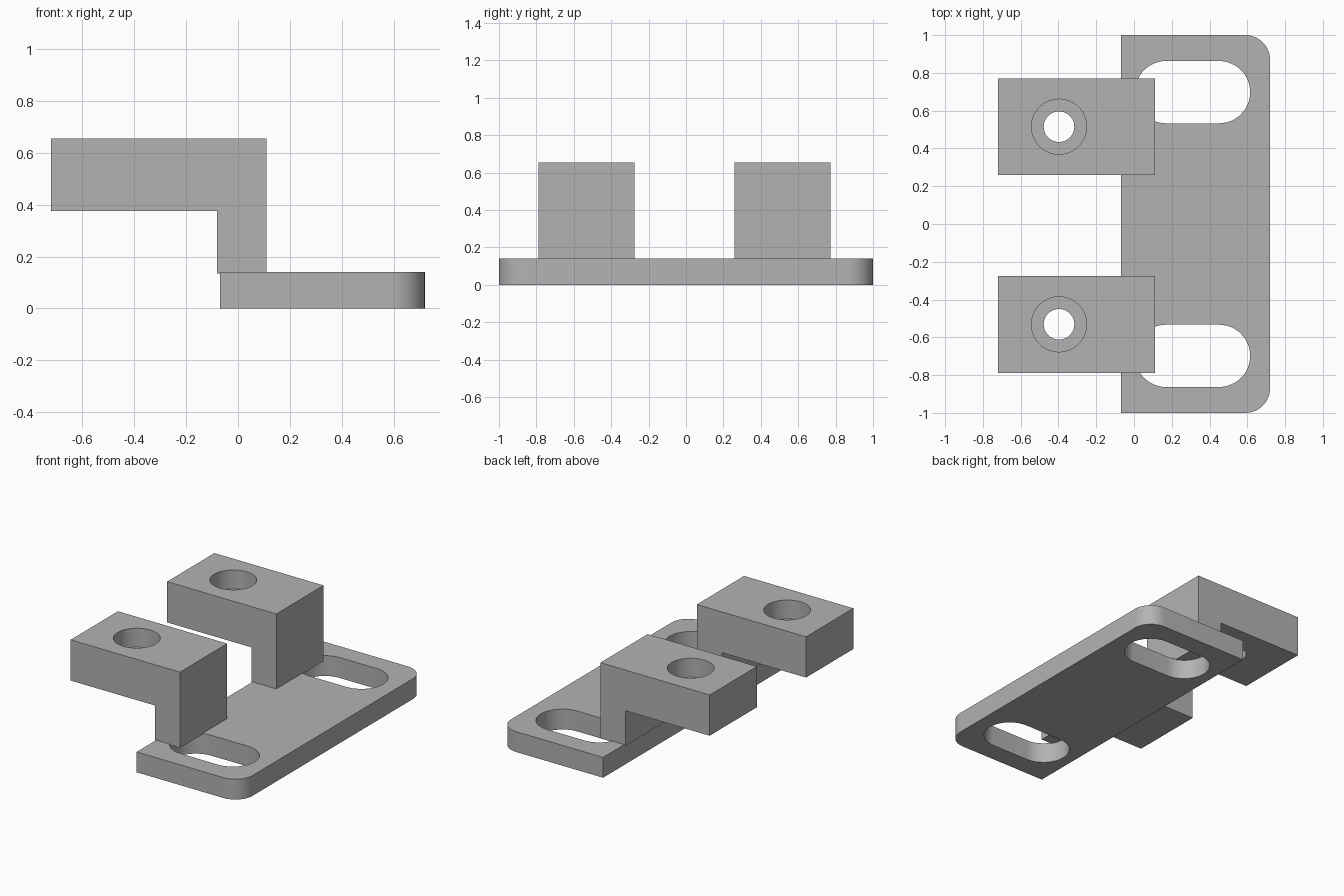
import bpy, bmesh
from math import pi, sin, cos, radians

cube = bpy.data.objects.get("Cube")
if cube:
    bpy.data.objects.remove(cube, do_unlink=True)

GREY = (0.45, 0.45, 0.45, 1)
grey = bpy.data.materials.new("plain grey")
grey.use_nodes = True
grey.diffuse_color = GREY
grey.node_tree.nodes["Principled BSDF"].inputs["Base Color"].default_value = GREY


def arc(cx, cy, r, start, end, steps):
    """Points along an arc, angles in half turns."""
    angles = [pi * (start + (end - start) * i / steps) for i in range(steps + 1)]
    return [(cx + r * cos(a), cy + r * sin(a)) for a in angles]


def prism(name, points, offset):
    """Extrude a closed outline of 3D points by an offset."""
    bm = bmesh.new()
    face = bm.faces.new([bm.verts.new(p) for p in points])
    ext = bmesh.ops.extrude_face_region(bm, geom=[face])
    verts = [g for g in ext["geom"] if isinstance(g, bmesh.types.BMVert)]
    bmesh.ops.translate(bm, verts=verts, vec=offset)
    bmesh.ops.recalc_face_normals(bm, faces=bm.faces)
    mesh = bpy.data.meshes.new(name)
    bm.to_mesh(mesh)
    bm.free()
    mesh.materials.append(grey)
    obj = bpy.data.objects.new(name, mesh)
    bpy.context.collection.objects.link(obj)
    return obj


def upright(name, outline, z0, z1):
    return prism(name, [(x, y, z0) for x, y in outline], (0, 0, z1 - z0))


def cut(obj, cutters):
    """Subtract the cutters, bake the result and remove them."""
    for c in cutters:
        c.hide_render = True
        mod = obj.modifiers.new("cut", "BOOLEAN")
        mod.operation = "DIFFERENCE"
        mod.solver = "EXACT"
        mod.object = c
    graph = bpy.context.evaluated_depsgraph_get()
    baked = bpy.data.meshes.new_from_object(obj.evaluated_get(graph))
    obj.modifiers.clear()
    obj.data = baked
    for c in cutters:
        bpy.data.objects.remove(c, do_unlink=True)


def smooth(obj):
    bpy.ops.object.select_all(action="DESELECT")
    obj.select_set(True)
    bpy.context.view_layer.objects.active = obj
    bpy.ops.object.shade_smooth_by_angle(angle=radians(30))


# Base plate, rounded on its right-hand corners, with two long slots
TOP, R = 0.14, 0.13
outline = ([(-0.07, 1), (-0.07, -1)]
           + arc(0.72 - R, -1 + R, R, -0.5, 0, 12)
           + arc(0.72 - R, 1 - R, R, 0, 0.5, 12))
plate = upright("base_plate", outline, 0, TOP)
slots = []
for side in (-1, 1):
    y = 0.698 * side
    slot = arc(0.45, y, 0.165, -0.5, 0.5, 24) + arc(0.17, y, 0.165, 0.5, 1.5, 24)
    slots.append(upright("slot_cutter", slot, -0.1, 0.3))
cut(plate, slots)
smooth(plate)

# Two overhanging arms with counterbored holes
profile = [(-0.72, 0.655), (-0.72, 0.375), (-0.08, 0.375),
           (-0.08, 0.135), (0.11, 0.135), (0.11, 0.655)]
WIDTH = 0.513
for name, y in (("front_arm", -0.531), ("back_arm", 0.515)):
    arm = prism(name, [(x, y - WIDTH / 2, z) for x, z in profile], (0, WIDTH, 0))
    bore = upright("bore_cutter", arc(-0.397, y, 0.146, 0, 2, 48)[:-1], 0.525, 0.8)
    hole = upright("hole_cutter", arc(-0.397, y, 0.081, 0, 2, 48)[:-1], 0.2, 0.75)
    cut(arm, [bore, hole])
    smooth(arm)
